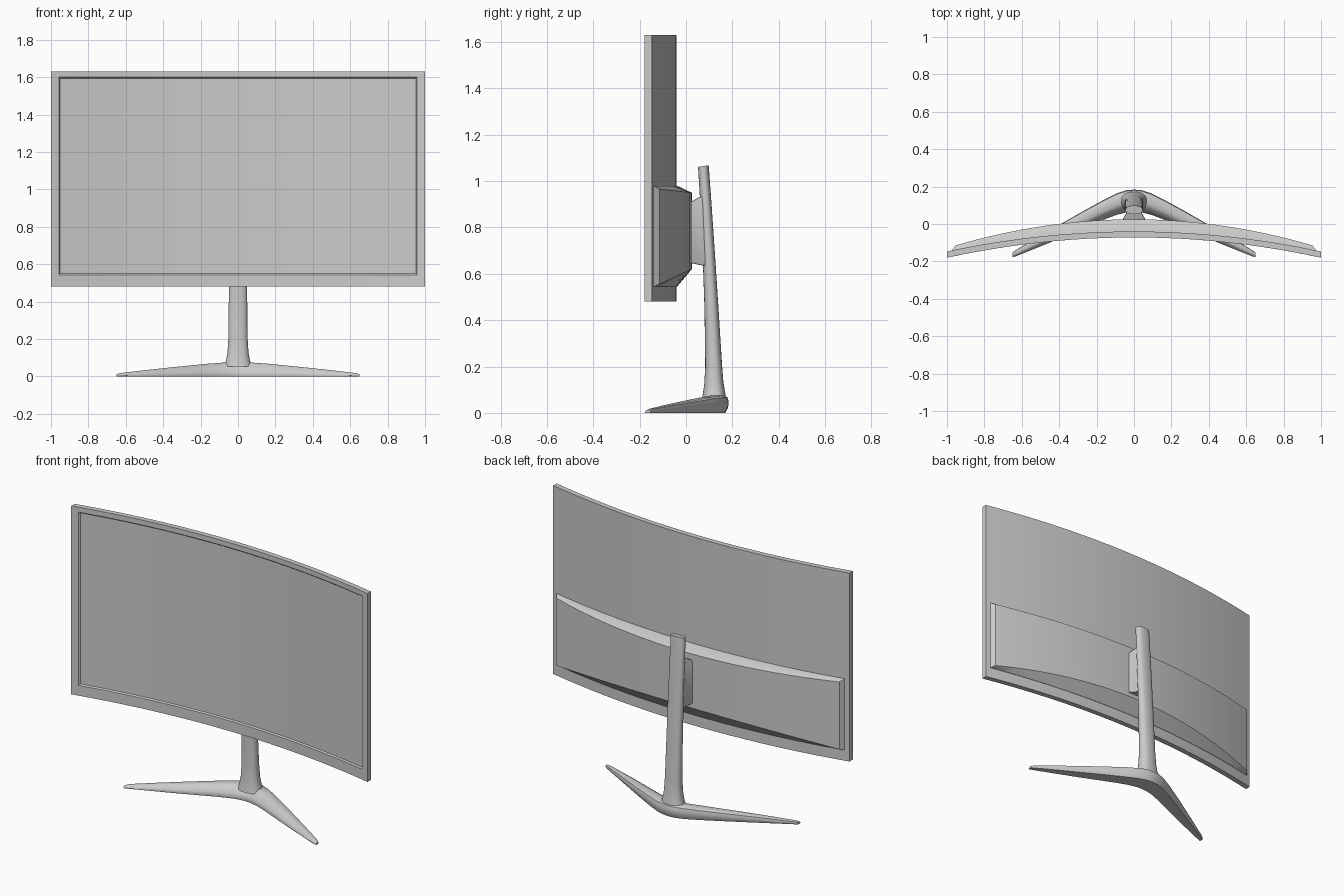
import bpy, bmesh, math

cube = bpy.data.objects.get("Cube")
if cube:
    bpy.data.objects.remove(cube, do_unlink=True)

grey = bpy.data.materials.new("light_grey")
grey.use_nodes = True
colour = (0.6, 0.6, 0.6, 1)
grey.diffuse_color = colour
grey.node_tree.nodes["Principled BSDF"].inputs["Base Color"].default_value = colour


def loft(name, rings, strips=False, bevel=0, angle=30):
    """Skin closed rings of points; cap ends with ngons or with column strips."""
    bm = bmesh.new()
    loops = [[bm.verts.new(p) for p in ring] for ring in rings]
    n = len(loops[0])
    for a, b in zip(loops, loops[1:]):
        for i in range(n):
            j = (i + 1) % n
            bm.faces.new((a[i], a[j], b[j], b[i]))
    for loop in (loops[0], loops[-1]):
        if strips:
            for i in range(n // 2 - 1):
                bm.faces.new((loop[i], loop[i + 1], loop[n - 2 - i], loop[n - 1 - i]))
        else:
            bm.faces.new(loop)
    bmesh.ops.recalc_face_normals(bm, faces=bm.faces[:])
    mesh = bpy.data.meshes.new(name)
    bm.to_mesh(mesh)
    bm.free()
    mesh.materials.append(grey)
    obj = bpy.data.objects.new(name, mesh)
    bpy.context.collection.objects.link(obj)
    bpy.ops.object.select_all(action="DESELECT")
    obj.select_set(True)
    bpy.context.view_layer.objects.active = obj
    if bevel:
        mod = obj.modifiers.new("soft_edges", "BEVEL")
        mod.width = bevel
        mod.segments = 2
        mod.limit_method = "ANGLE"
        bpy.ops.object.modifier_apply(modifier=mod.name)
    bpy.ops.object.shade_smooth_by_angle(angle=math.radians(angle))
    return obj


def bowed_ring(half, low, high, y, sag, low_arch=0, high_arch=0, cols=32):
    """Rectangle outline bent backwards in the middle, optionally with arched edges."""
    top, bottom = [], []
    for i in range(cols + 1):
        t = 2 * i / cols - 1
        x, arch = t * half, 1 - t * t
        depth = y - sag * x * x
        top.append((x, depth, high + high_arch * arch))
        bottom.append((x, depth, low + low_arch * arch))
    return top + bottom[::-1]


# Curved panel with a shallow recessed screen
loft("screen_panel", [
    bowed_ring(1.0, 0.48, 1.63, -0.04, 0.107),
    bowed_ring(1.0, 0.48, 1.63, -0.072, 0.108),
    bowed_ring(0.957, 0.543, 1.6, -0.072, 0.108),
    bowed_ring(0.951, 0.55, 1.594, -0.065, 0.108),
], strips=True)

# Swollen housing on the lower back
loft("back_housing", [
    bowed_ring(0.972, 0.545, 0.98, -0.048, 0.107),
    bowed_ring(0.972, 0.545, 0.98, -0.038, 0.107),
    bowed_ring(0.955, 0.555, 0.966, 0.025, 0.153, 0.065, -0.016),
], strips=True)


def rounded(cx, cy, rx, ry, z, tilt=0, power=2.0, count=32):
    """Superellipse outline, optionally sloping front to back."""
    pts = []
    for i in range(count):
        a = math.tau * i / count
        c, s = math.cos(a), math.sin(a)
        x = rx * math.copysign(abs(c) ** (2 / power), c)
        y = ry * math.copysign(abs(s) ** (2 / power), s)
        pts.append((cx + x, cy + y, z + tilt * y))
    return pts


# Leaning pole with a flared foot: height, centre y, half width, half depth
pole = [(0.06, 0.12, 0.072, 0.052), (0.085, 0.12, 0.064, 0.048),
        (0.13, 0.12, 0.056, 0.041), (0.21, 0.119, 0.051, 0.036),
        (0.45, 0.11, 0.049, 0.03), (0.65, 0.1, 0.048, 0.027),
        (0.9, 0.086, 0.047, 0.024), (1.065, 0.075, 0.046, 0.023)]
loft("stand_pole", [rounded(0, y, rx, ry, z, 0.15, 2.4) for z, y, rx, ry in pole])


# Bracket between the housing and the pole
def bracket_ring(y, half, low, high):
    return [(-half, y, low), (half, y, low), (half, y, high), (-half, y, high)]


loft("mount_bracket", [
    bracket_ring(0.015, 0.062, 0.645, 0.91),
    bracket_ring(0.03, 0.058, 0.645, 0.915),
    bracket_ring(0.058, 0.042, 0.638, 0.932),
    bracket_ring(0.09, 0.04, 0.634, 0.935),
], bevel=0.006)

# V-shaped foot: x, inner y, outer y, height
half_foot = [(0, 0.066, 0.184, 0.076), (0.04, 0.062, 0.181, 0.076),
             (0.09, 0.05, 0.165, 0.073), (0.16, 0.024, 0.13, 0.068),
             (0.27, -0.024, 0.07, 0.057), (0.38, -0.071, 0.007, 0.046),
             (0.52, -0.128, -0.074, 0.031), (0.63, -0.172, -0.138, 0.018),
             (0.65, -0.178, -0.153, 0.012)]
foot = [(-x, a, b, h) for x, a, b, h in half_foot[:0:-1]] + half_foot
# Cross-section across each leg: share of width, share of height
section = [(0.04, 0), (0, 0.18), (0.06, 0.45), (0.28, 0.88), (0.42, 1),
           (0.82, 1), (0.95, 0.9), (1, 0.65), (0.98, 0.3), (0.88, 0)]
loft("stand_foot", [[(x, a + (b - a) * u, h * v) for u, v in section]
                    for x, a, b, h in foot], angle=40)
